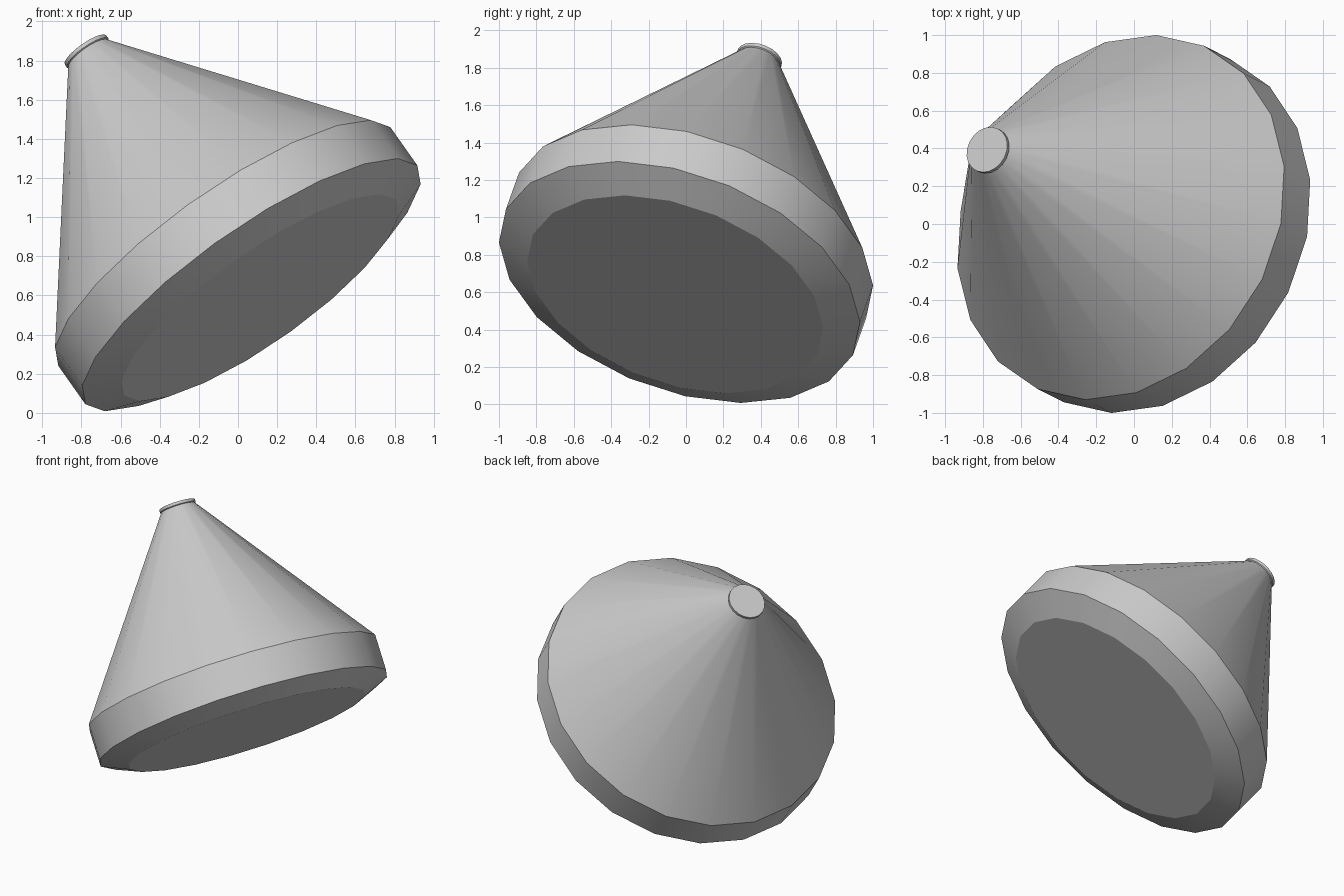
import bpy, bmesh, math
from mathutils import Matrix, Vector

if "Cube" in bpy.data.objects:
    bpy.data.objects.remove(bpy.data.objects["Cube"])

SIDES = 20


def lathe(name, profile, matrix):
    """Closed turned solid from (radius, height) rings, bottom to top."""
    bm = bmesh.new()
    rings = []
    for r, h in profile:
        rings.append([bm.verts.new((r * math.cos(2 * math.pi * i / SIDES),
                                    r * math.sin(2 * math.pi * i / SIDES), h))
                      for i in range(SIDES)])
    for lo, hi in zip(rings, rings[1:]):
        for i in range(SIDES):
            j = (i + 1) % SIDES
            bm.faces.new((lo[i], lo[j], hi[j], hi[i]))
    bm.faces.new(rings[0][::-1])
    bm.faces.new(rings[-1])
    bm.transform(matrix)
    bmesh.ops.recalc_face_normals(bm, faces=bm.faces)
    mesh = bpy.data.meshes.new(name)
    bm.to_mesh(mesh)
    bm.free()
    obj = bpy.data.objects.new(name, mesh)
    bpy.context.collection.objects.link(obj)
    bpy.ops.object.select_all(action='DESELECT')
    obj.select_set(True)
    bpy.context.view_layer.objects.active = obj
    bpy.ops.object.shade_smooth_by_angle(angle=math.radians(22))
    return obj


# Tilted frame with its origin at the shoulder between rim and cone
axis = Vector((-0.555, 0.281, 0.786)).normalized()
major = Vector((0.815, -0.03, 0.585))
major = (major - axis * major.dot(axis)).normalized()
minor = axis.cross(major)
frame = Matrix((major, minor, axis)).transposed().to_4x4()
frame.translation = (-0.07, 0.035, 0.85)
squash = Matrix.Diagonal((1.045, 1.006, 1.0, 1.0))

# Chamfered base, straight rim, cone and short blunt tip
lathe("spinning_cone", [
    (0.82, -0.333),
    (1.0, -0.25),
    (1.0, 0.0),
    (0.118, 1.255),
    (0.124, 1.26),
    (0.124, 1.28),
], frame @ squash)
